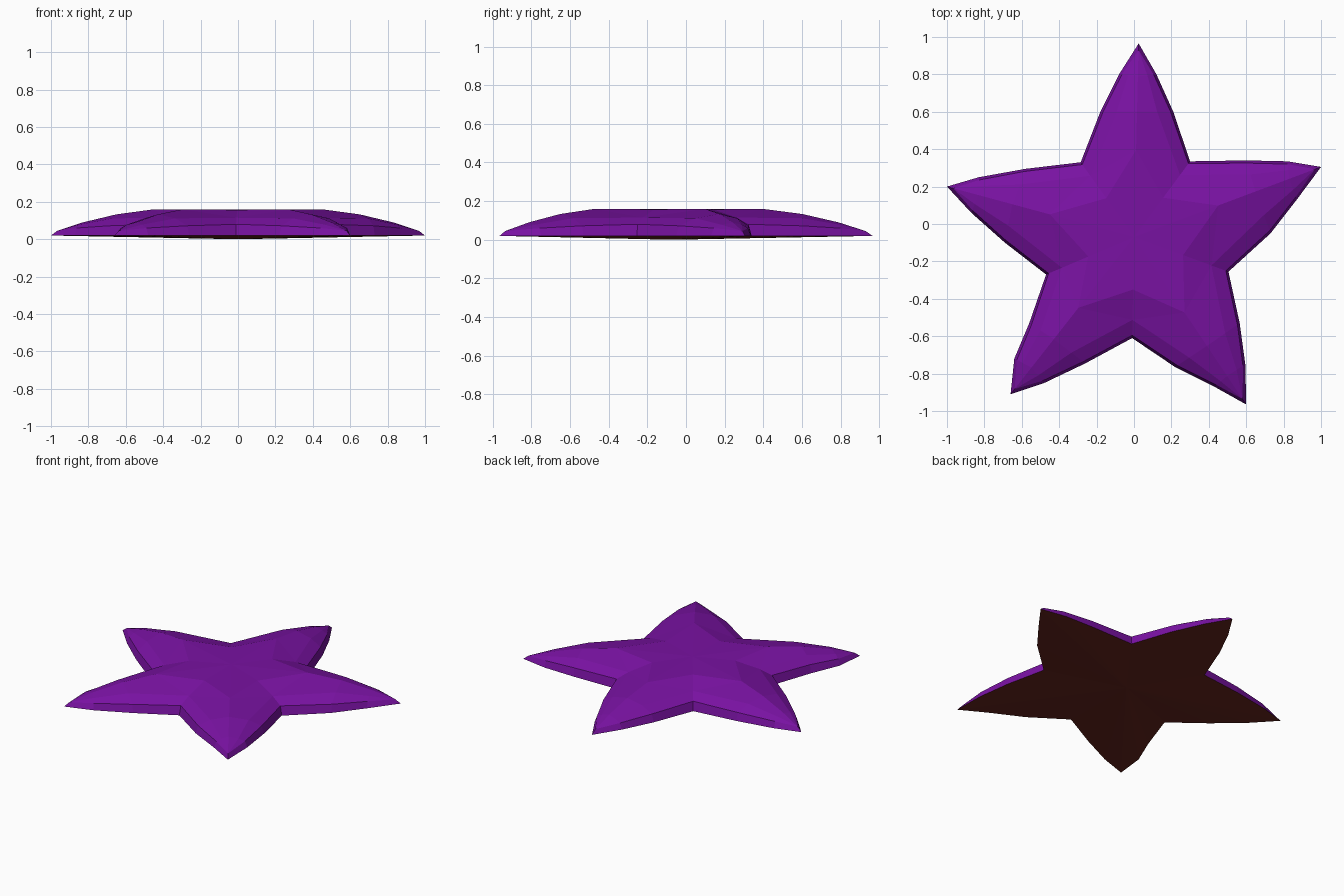
import bpy
from mathutils import Vector

if "Cube" in bpy.data.objects:
    bpy.data.objects.remove(bpy.data.objects["Cube"])

# Outline, counter-clockwise; each row is one arm: notch, 2 flank points, tip, 2 flank points
ARMS = [
    [(0.30, 0.335), (0.21, 0.60), (0.12, 0.80), (0.025, 0.965), (-0.08, 0.80), (-0.18, 0.60)],
    [(-0.285, 0.33), (-0.58, 0.295), (-0.83, 0.25), (-1.0, 0.20), (-0.87, 0.06), (-0.69, -0.10)],
    [(-0.47, -0.27), (-0.56, -0.53), (-0.64, -0.72), (-0.66, -0.91), (-0.48, -0.85), (-0.26, -0.745)],
    [(-0.01, -0.61), (0.22, -0.765), (0.43, -0.87), (0.60, -0.965), (0.595, -0.75), (0.565, -0.53)],
    [(0.505, -0.255), (0.73, -0.05), (0.87, 0.13), (1.0, 0.305), (0.82, 0.335), (0.60, 0.34)],
]
CENTRE = Vector((0, -0.07, 0.16))
RIM_Z = 0.02
WALL_Z = [0.08, 0.072, 0.06, 0.045, 0.06, 0.072]


def material(name, rgb):
    m = bpy.data.materials.new(name)
    m.diffuse_color = (*rgb, 1)
    m.use_nodes = True
    m.node_tree.nodes["Principled BSDF"].inputs["Base Color"].default_value = m.diffuse_color
    return m


def build(name, verts, faces, mat):
    me = bpy.data.meshes.new(name)
    me.from_pydata(verts, [], faces)
    me.materials.append(mat)
    ob = bpy.data.objects.new(name, me)
    bpy.context.collection.objects.link(ob)
    return ob


def along(a, b, t, z):
    p = a.lerp(b, t)
    return Vector((p.x, p.y, z))


verts, faces = [], []


def add(p):
    verts.append(p)
    return len(verts) - 1


# Rings: rim, top of the thin side wall, rounded shoulder; plus ridges and valleys
rim, wall, shoulder, ridges, valleys = [], [], [], [], []
centre = add(CENTRE)
for arm in ARMS:
    pts = [Vector((x, y, RIM_Z)) for x, y in arm]
    tip, notch = pts[3], pts[0]
    r0, r1, r2 = [along(CENTRE, tip, t, z)
                  for t, z in ((0.45, 0.16), (0.65, 0.133), (0.83, 0.09))]
    ridges.append([add(r) for r in (r0, r1, r2)])
    valleys.append(add(along(notch, CENTRE, 0.48, 0.157)))
    targets = [CENTRE, r1, r2, r2, r2, r1]
    for k, (p, target) in enumerate(zip(pts, targets)):
        flat = Vector((target.x - p.x, target.y - p.y, 0)).normalized()
        w = p + flat * (0.035 if k == 3 else 0.015)
        w.z = WALL_Z[k]
        rim.append(add(p))
        wall.append(add(w))
        if k == 3:
            shoulder.append(wall[-1])
        elif k == 0:
            shoulder.append(add(along(p, CENTRE, 0.18, 0.115)))
        else:
            s = w.lerp(target, 0.4)
            s.z += 0.015 if k in (1, 5) else 0.006
            shoulder.append(add(s))

# Side wall and shoulder bands
n = len(rim)
for i in range(n):
    j = (i + 1) % n
    faces.append((rim[i], rim[j], wall[j], wall[i]))
    band = [wall[i], wall[j], shoulder[j], shoulder[i]]
    faces.append(tuple(dict.fromkeys(band)))

# Top of each arm, both sides of its ridge
for a in range(5):
    r0, r1, r2 = ridges[a]
    s = [shoulder[(6 * a + k) % n] for k in range(7)]
    v, v2 = valleys[a], valleys[(a + 1) % 5]
    faces += [
        (s[0], s[1], r1, r0), (s[1], s[2], r2, r1), (s[2], s[3], r2),
        (s[3], s[4], r2), (s[4], s[5], r1, r2), (s[5], s[6], r0, r1),
        (v, s[0], r0), (s[6], v2, r0), (centre, v, r0), (centre, r0, v2),
    ]

used = build("star_top", verts, faces, material("purple", (0.19, 0.006, 0.36)))

# Shallow underside fanned from its centre
base = [Vector((CENTRE.x, CENTRE.y, 0))] + [verts[i] for i in rim]
fan = [(0, (i + 1) % n + 1, i + 1) for i in range(n)]
build("star_underside", base, fan, material("brown", (0.13, 0.018, 0.012)))
